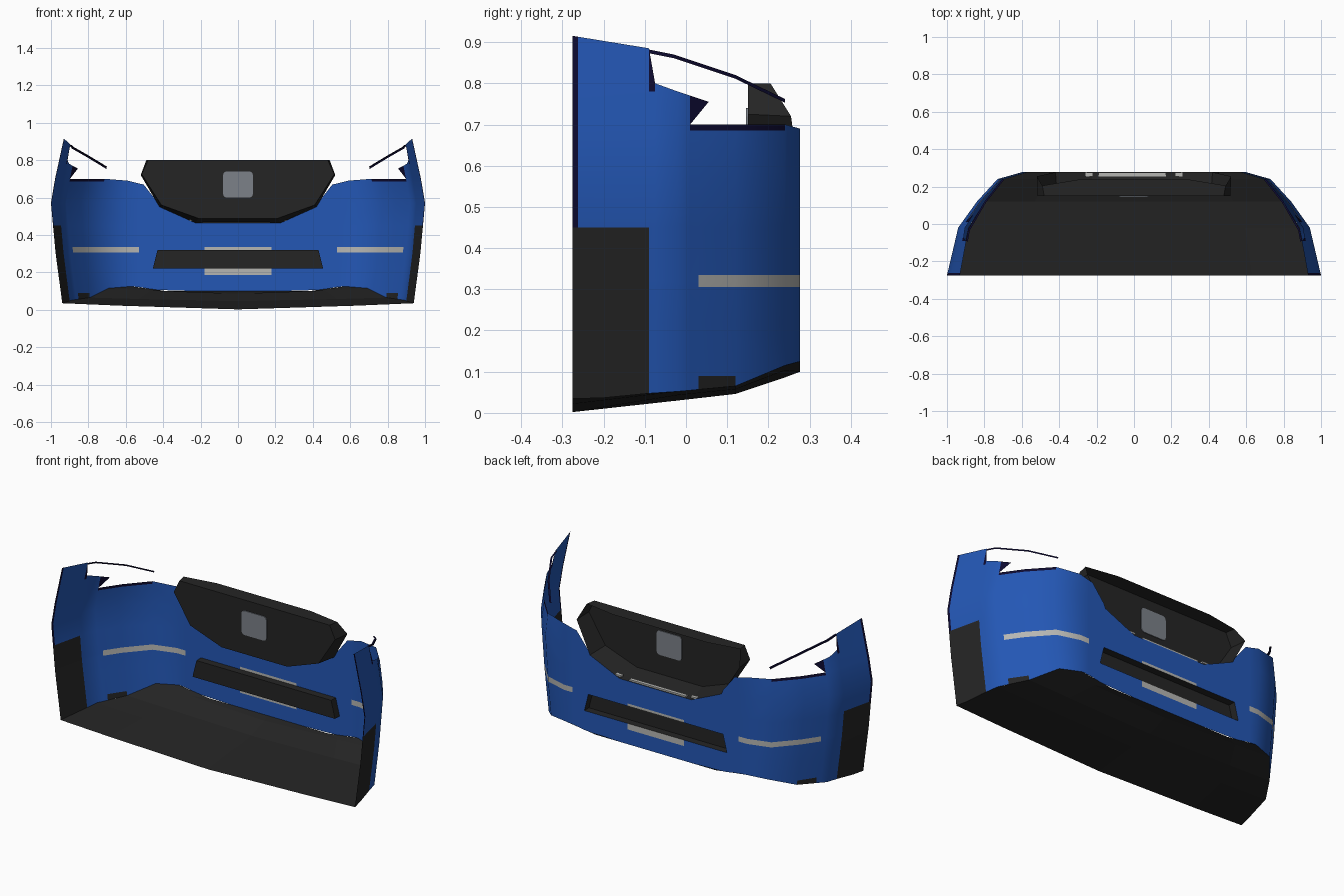
import bpy, bmesh
from mathutils import Vector

if "Cube" in bpy.data.objects:
    bpy.data.objects.remove(bpy.data.objects["Cube"], do_unlink=True)


def material(name, r, g, b):
    m = bpy.data.materials.new(name)
    m.use_nodes = True
    m.diffuse_color = (r, g, b, 1)
    m.node_tree.nodes["Principled BSDF"].inputs["Base Color"].default_value = (r, g, b, 1)
    return m


BLUE, DARK, LIGHT, GREY, NAVY = range(5)
MATS = [material("body_blue", .017, .095, .46), material("trim_black", .018, .018, .018),
        material("reflector_grey", .47, .47, .45), material("badge_grey", .2, .22, .25),
        material("edge_navy", .004, .003, .03)]


def interp(t, pts):
    """Piecewise linear lookup in ascending (t, value) pairs."""
    if t <= pts[0][0]:
        return pts[0][1]
    for (a, u), (b, v) in zip(pts, pts[1:]):
        if t <= b:
            return u + (v - u) * (t - a) / (b - a)
    return pts[-1][1]


def make(name, polys, mirror=False, smooth=False):
    """Object from (corner points, material index) polygons."""
    bm = bmesh.new()
    for pts, mat in polys:
        f = bm.faces.new([bm.verts.new(p) for p in pts])
        f.material_index = mat
    bmesh.ops.remove_doubles(bm, verts=bm.verts, dist=1e-4)
    bmesh.ops.recalc_face_normals(bm, faces=bm.faces)
    me = bpy.data.meshes.new(name)
    bm.to_mesh(me)
    bm.free()
    ob = bpy.data.objects.new(name, me)
    bpy.context.collection.objects.link(ob)
    for m in MATS:
        me.materials.append(m)
    if smooth:
        bpy.ops.object.select_all(action='DESELECT')
        ob.select_set(True)
        bpy.context.view_layer.objects.active = ob
        bpy.ops.object.shade_smooth_by_angle(angle=.7)
    if mirror:
        ob.modifiers.new("mirror", 'MIRROR')
    return ob


def plate(name, loc, size, mat, bevel=0):
    bpy.ops.mesh.primitive_cube_add(size=1, location=loc)
    ob = bpy.context.object
    ob.name = name
    ob.scale = size
    bpy.ops.object.transform_apply(location=False, rotation=False, scale=True)
    ob.data.materials.append(MATS[mat])
    if bevel:
        bm = bmesh.new()
        bm.from_mesh(ob.data)
        edges = [e for e in bm.edges if abs((e.verts[0].co - e.verts[1].co).y) > .001]
        bmesh.ops.bevel(bm, geom=edges, offset=bevel, segments=3, affect='EDGES', profile=.5)
        bm.to_mesh(ob.data)
        bm.free()
    return ob


# Shared shape rules: plan outline, side taper and lower edge
NOSE, TAIL = .277, -.275
PLAN = [(TAIL, 1), (-.02, .94), (.12, .84), (.24, .73), (NOSE, .6)]
TAPER = [(.04, .94), (.3, .975), (.57, 1), (.7, .978), (.92, .93)]
LOWER = [(TAIL, .035), (-.02, .052), (.12, .065), (.24, .115), (NOSE, .125)]
ARCH = [(.305, -.207), (.45, -.262)]
INTAKE_END = [(.22, .455), (.32, .43)]


def side_point(y, z):
    return Vector((interp(y, PLAN) * interp(z, TAPER), y, z))


# Bumper shell: columns from the centre round to the tail, each (kind, position, top)
columns = [("front", x, top) for x, top in
           [(0, .465), (.18, .465), (.23, .465), (.42, .55)]]
columns += [("intake", .44, .575), ("front", .505, .67), ("front", .53, .675)]
columns += [("side", y, top) for y, top in
            [(NOSE, .69), (.24, .7), (.12, .7), (.03, .7), (.01, .7), (.01, .77), (-.02, .78),
             (-.075, .8), (-.09, .885)]]
columns += [("arch", -.262, .913), ("side", TAIL, .915)]
LEVELS = [0, .09, .185, .22, .305, .32, .335, .45, .57, .685, .7, .78, .95]


def column_point(col, z):
    kind, pos, top = col
    if kind in ("front", "intake"):
        z = min(max(z, interp(pos, [(.38, .1), (.56, .125)])), top)
        return Vector((interp(z, INTAKE_END) if kind == "intake" else pos, NOSE, z))
    z = min(max(z, interp(pos, LOWER)), top)
    return side_point(interp(z, ARCH) if kind == "arch" else pos, z)


def shell_material(a, b, lo, hi):
    front = b[0] != "side" and a[0] == "front" and b[0] == "front"
    if a[0] == "arch" or b[0] == "arch":
        if hi <= .45:
            return DARK
        return NAVY if a[0] == "arch" else BLUE
    if front and b[1] <= .18 and lo in (.185, .32):
        return LIGHT                                   # plate border
    on_side = a[0] == "side" and b[0] == "side"
    reflector = (on_side and b[1] >= .03) or (a[0] == "front" and a[1] == .53)
    if reflector and lo in (.305, .32):
        return LIGHT
    if on_side and a[1] == .12 and hi <= .09:
        return DARK
    if on_side and (lo == .685 and .01 <= b[1] < .2 or a[1] == -.075 and lo >= .78):
        return NAVY                                    # lamp opening edge
    return BLUE


shell = []
for a, b in zip(columns, columns[1:]):
    for lo, hi in zip(LEVELS, LEVELS[1:]):
        if .22 <= lo < .32 and b[0] in ("front", "intake") and b[1] <= .44:
            continue                                   # intake opening
        quad = [column_point(a, lo), column_point(b, lo), column_point(b, hi), column_point(a, hi)]
        pts = [p for i, p in enumerate(quad) if (p - quad[i - 1]).length > 1e-4]
        if len(pts) < 3:
            continue
        area = sum(((p - pts[0]).cross(q - pts[0]) for p, q in zip(pts[1:], pts[2:])), Vector())
        if area.length > 1e-6:
            shell.append((pts, shell_material(a, b, lo, hi)))
shell.append(([side_point(.01, .7), side_point(.055, .755), side_point(.01, .77)], NAVY))
make("bumper_shell", shell, mirror=True, smooth=True)

# Thin bar over each lamp opening
bar = []
path = [(-.09, .882), (-.03, .87), (.12, .82), (.24, .762)]
for (y0, z0), (y1, z1) in zip(path, path[1:]):
    p, q = side_point(y0, z0), side_point(y1, z1)
    drop, inset = Vector((0, 0, -.009)), Vector((-.009, -.004, 0))
    bar += [([p, q, q + drop, p + drop], NAVY), ([p, q, q + inset, p + inset], NAVY)]
make("lamp_top_bar", bar, mirror=True)

# Undertray: rows across the floor, dipping in the middle of the tail
rows = []
for y, mid in [(TAIL, .002), (-.02, .03), (.12, .046), (.24, .086), (NOSE, .1)]:
    z = interp(y, LOWER)
    edge = side_point(y, z)
    share = 0 if y == NOSE else .6
    rows.append([Vector((0, y, mid)), Vector((edge.x * .67, y, mid + (z - mid) * share)), edge])
floor = [([r[i], r[i + 1], s[i + 1], s[i]], DARK)
         for r, s in zip(rows, rows[1:]) for i in range(2)]
make("undertray", floor, mirror=True)


def tray(name, back, rim):
    """Recess: a back panel with walls reaching out to the rim."""
    full = lambda pts: pts + [(-x, y, z) for x, y, z in reversed(pts)]
    back, rim = full(back), full(rim)
    polys = [(back, DARK)]
    for i in range(len(back)):
        polys.append(([back[i - 1], back[i], rim[i], rim[i - 1]], DARK))
    return make(name, polys)


# Grille and lower intake recesses
G = .15
tray("grille",
     [(.3, G, .8), (.48, G, .8), (.515, G, .725), (.41, G, .56), (.21, G, .488)],
     [(.3, .237, .8), (.49, .205, .8), (.52, .255, .72), (.42, NOSE, .55), (.23, NOSE, .465)])
I = .235
tray("lower_intake", [(.43, I, .32), (.455, I, .22)], [(.43, NOSE, .32), (.455, NOSE, .22)])

# Badge blank and bright strips at the foot of the grille
plate("badge_blank", (0, G, .67), (.16, .009, .14), GREY, bevel=.02)
plate("grille_foot_strip", (-.01, .265, .471), (.36, .02, .009), LIGHT)
for side in (-1, 1):
    plate("grille_foot_tab", (side * .24, .265, .478), (.04, .02, .009), LIGHT)
